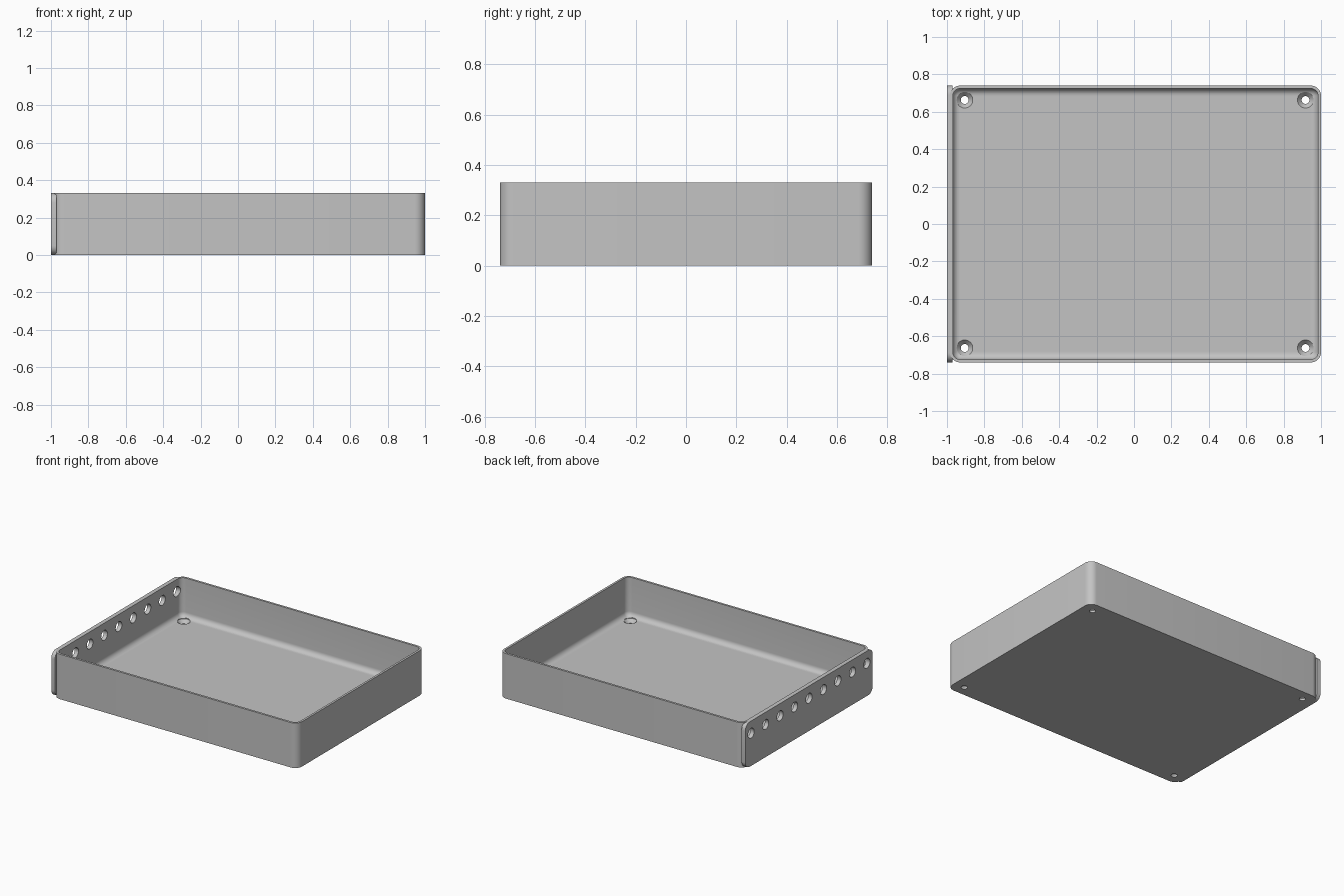
import bpy, bmesh, math
from mathutils import Matrix

default = bpy.data.objects.get("Cube")
if default:
    bpy.data.objects.remove(default, do_unlink=True)

LEFT, RIGHT, HALF_Y, HEIGHT = -0.985, 1.0, 0.74, 0.33
WALL, FLOOR, CORNER, FILLET = 0.016, 0.042, 0.055, 0.038

grey = bpy.data.materials.new("light grey")
grey.use_nodes = True
grey.diffuse_color = (0.55, 0.55, 0.55, 1)
grey.node_tree.nodes["Principled BSDF"].inputs["Base Color"].default_value = (0.55, 0.55, 0.55, 1)


def rounded_rect(u0, u1, v0, v1, r, steps=8):
    """Outline of a rounded rectangle, anticlockwise."""
    centres = [(u1 - r, v1 - r), (u0 + r, v1 - r), (u0 + r, v0 + r), (u1 - r, v0 + r)]
    return [(u + r * math.cos((q + s / steps) * math.pi / 2),
             v + r * math.sin((q + s / steps) * math.pi / 2))
            for q, (u, v) in enumerate(centres) for s in range(steps + 1)]


def loft(name, rings):
    """Skin a stack of equal rings and cap both ends."""
    bm = bmesh.new()
    loops = [[bm.verts.new(p) for p in ring] for ring in rings]
    n = len(loops[0])
    for a, b in zip(loops, loops[1:]):
        for i in range(n):
            j = (i + 1) % n
            bm.faces.new((a[i], a[j], b[j], b[i]))
    bm.faces.new(loops[0][::-1])
    bm.faces.new(loops[-1])
    bmesh.ops.recalc_face_normals(bm, faces=bm.faces)
    mesh = bpy.data.meshes.new(name)
    bm.to_mesh(mesh)
    bm.free()
    mesh.materials.append(grey)
    obj = bpy.data.objects.new(name, mesh)
    bpy.context.collection.objects.link(obj)
    return obj


def circle(x, y, z, r, steps=32):
    return [(x + r * math.cos(i * math.tau / steps),
             y + r * math.sin(i * math.tau / steps), z) for i in range(steps)]


def cut(obj, cutters):
    """Subtract each cutter and keep the resulting mesh."""
    for c in cutters:
        mod = obj.modifiers.new("cut", "BOOLEAN")
        mod.operation, mod.solver, mod.object = "DIFFERENCE", "EXACT", c
    graph = bpy.context.evaluated_depsgraph_get()
    mesh = bpy.data.meshes.new_from_object(obj.evaluated_get(graph))
    obj.modifiers.clear()
    obj.data = mesh


# Open tray: outside wall, rim, inside wall, then the filleted floor
def tray_ring(inset, z):
    pts = rounded_rect(LEFT + inset, RIGHT - inset, -HALF_Y + inset, HALF_Y - inset,
                       max(CORNER - inset, 0.002))
    return [(x, y, z) for x, y in pts]


rings = [tray_ring(0, 0), tray_ring(0, HEIGHT), tray_ring(WALL, HEIGHT)]
for k in range(9):
    a = k / 8 * math.pi / 2
    rings.append(tray_ring(WALL + FILLET * (1 - math.cos(a)),
                           FLOOR + FILLET * (1 - math.sin(a))))
tray = loft("tray", rings)

# Side plate on the right end, with rounded corners
outline = rounded_rect(-HALF_Y, HALF_Y, 0, HEIGHT, 0.05)
plate = loft("side_plate", [[(x, y, z) for y, z in outline] for x in (-1.0, -0.97)])

# Countersunk screw holes in the floor corners
screw_cutters = []
for x in (LEFT + 0.08, RIGHT - 0.083):
    for y in (-0.663, 0.663):
        screw_cutters.append(loft("screw_cutter", [
            circle(x, y, -0.05, 0.021), circle(x, y, 0.016, 0.021),
            circle(x, y, FLOOR - 0.001, 0.043), circle(x, y, FLOOR + 0.05, 0.043)]))

# Row of nine round openings through the plate and tray wall
vent_cutters = []
for i in range(9):
    y = (i - 4) * 0.168
    ring = [(p[0], p[1]) for p in circle(y, 0.24, 0, 0.036)]
    vent_cutters.append(loft("vent_cutter", [[(x, u, v) for u, v in ring] for x in (-1.1, -0.9)]))

cut(tray, screw_cutters + vent_cutters)
cut(plate, vent_cutters)
for c in screw_cutters + vent_cutters:
    bpy.data.objects.remove(c, do_unlink=True)

# Smooth curved faces, keep edges sharp
bpy.ops.object.select_all(action="DESELECT")
for obj in (tray, plate):
    obj.select_set(True)
bpy.context.view_layer.objects.active = tray
bpy.ops.object.shade_smooth_by_angle(angle=math.radians(30))
